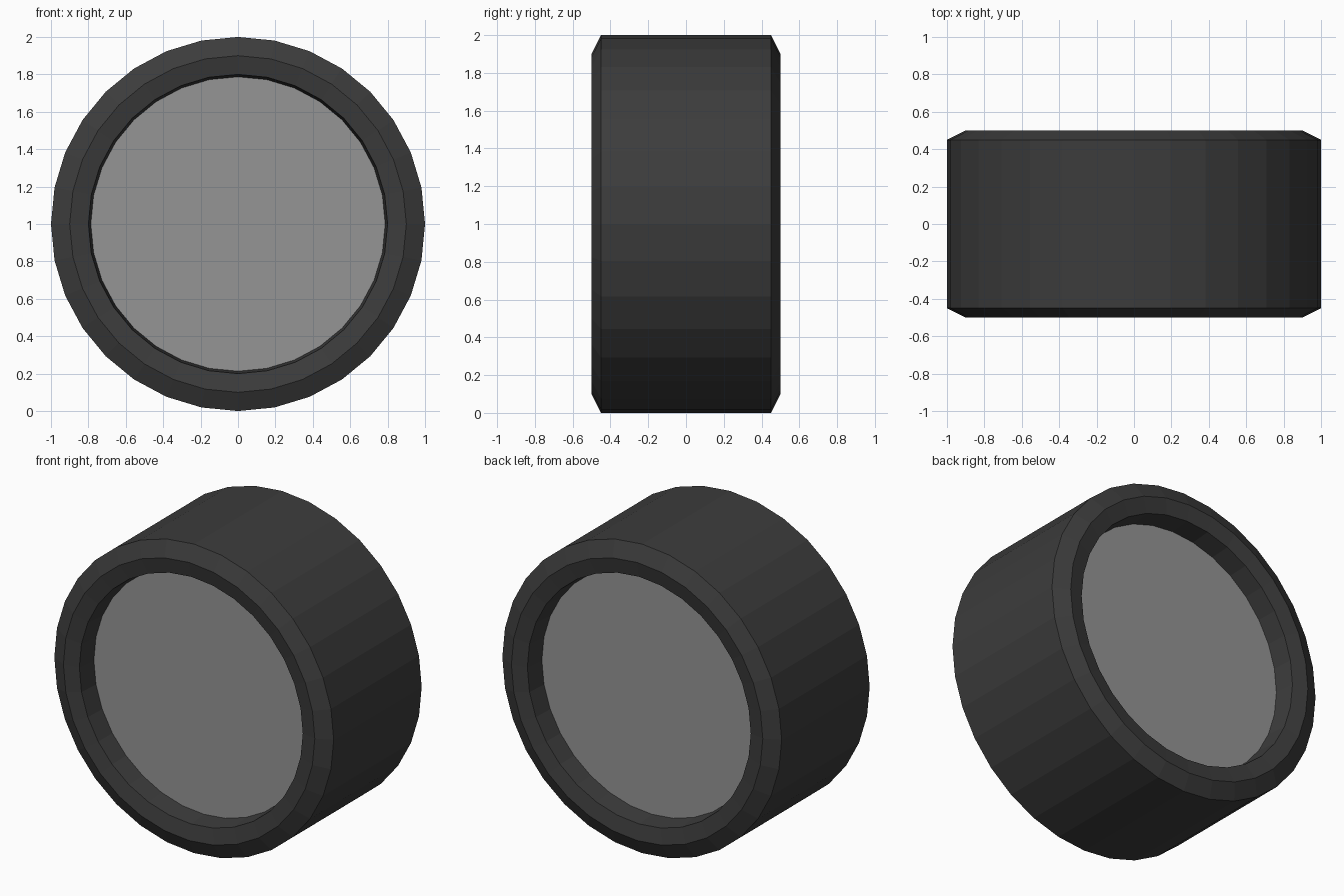
import bpy, bmesh, math

if "Cube" in bpy.data.objects:
    bpy.data.objects.remove(bpy.data.objects["Cube"])

SIDES = 32

def lathe(name, profile, color=None, cap=False):
    """Spin (radius, y) points around the wheel axle; cap closes both ends."""
    bm = bmesh.new()
    rings = []
    for r, y in profile:
        rings.append([bm.verts.new((r * math.cos(a), y, 1 + r * math.sin(a)))
                      for a in (2 * math.pi * i / SIDES for i in range(SIDES))])
    pairs = list(zip(rings, rings[1:]))
    if cap:
        bm.faces.new(rings[0])
        bm.faces.new(rings[-1])
    else:
        pairs.append((rings[-1], rings[0]))
    for a, b in pairs:
        for i in range(SIDES):
            j = (i + 1) % SIDES
            bm.faces.new((a[i], a[j], b[j], b[i]))
    bmesh.ops.recalc_face_normals(bm, faces=bm.faces)
    me = bpy.data.meshes.new(name)
    bm.to_mesh(me)
    bm.free()
    ob = bpy.data.objects.new(name, me)
    bpy.context.collection.objects.link(ob)
    if color:
        mat = bpy.data.materials.new(name)
        mat.diffuse_color = color
        mat.use_nodes = True
        mat.node_tree.nodes["Principled BSDF"].inputs["Base Color"].default_value = mat.diffuse_color
        me.materials.append(mat)
    return ob

# tyre: chamfered tread, side wall and tapering inner lip, mirrored across y
half = [(0.787, -0.35), (0.80, -0.48), (0.90, -0.50), (1.0, -0.45)]
lathe("tyre", half + [(r, -y) for r, y in reversed(half)], (0.045, 0.045, 0.045, 1))

# hub disc
lathe("hub", [(0.787, -0.35), (0.787, 0.35)], (0.3, 0.3, 0.3, 1), cap=True)
